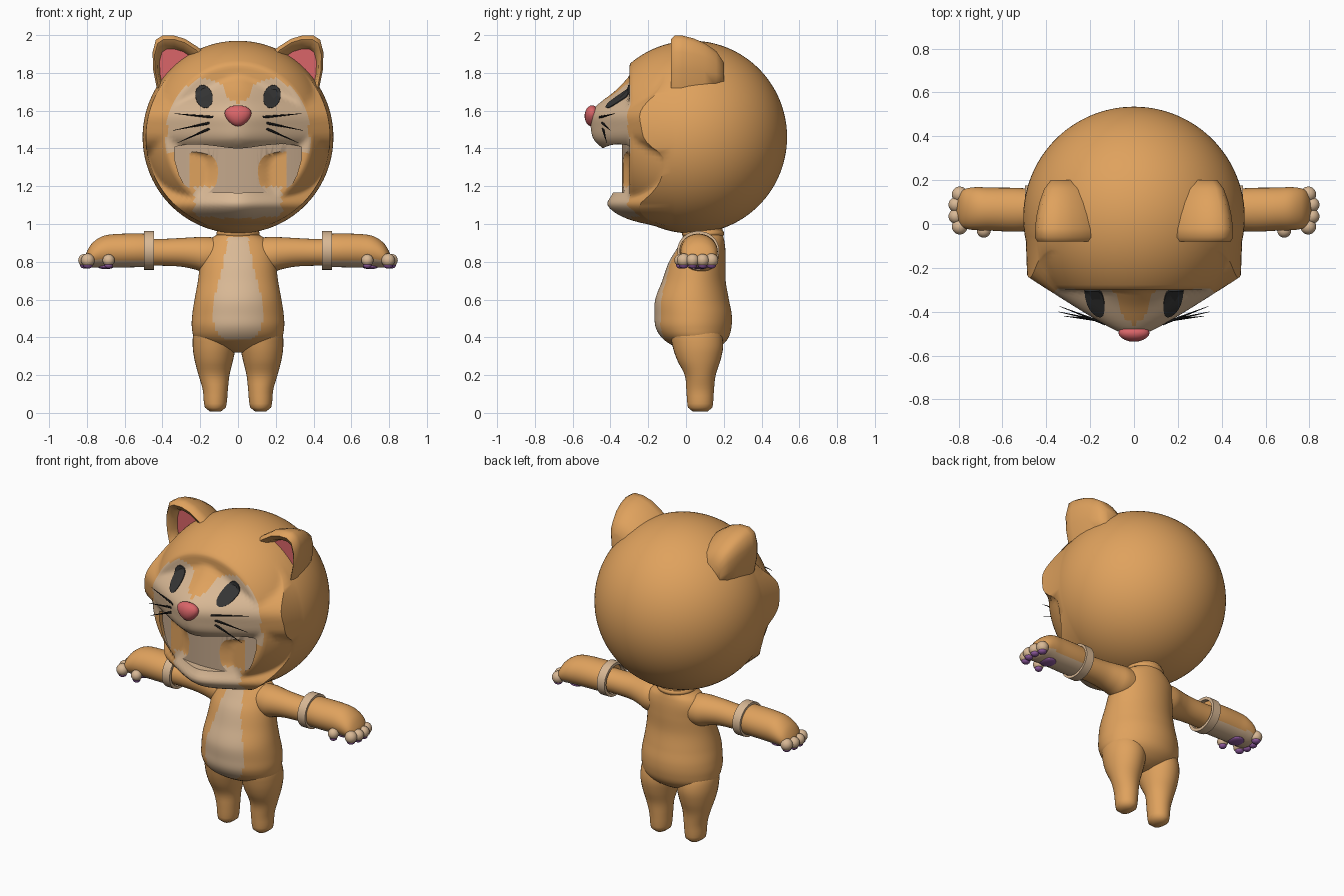
import bpy, bmesh, math
from mathutils import Vector, Matrix

if "Cube" in bpy.data.objects:
    bpy.data.objects.remove(bpy.data.objects["Cube"])


def mat(name, r, g, b):
    m = bpy.data.materials.new(name)
    m.diffuse_color = (r, g, b, 1)
    m.use_nodes = True
    m.node_tree.nodes["Principled BSDF"].inputs["Base Color"].default_value = m.diffuse_color
    return m


ORANGE = mat("orange_fur", .74, .36, .11)
TAN = mat("cream_fur", .69, .48, .30)
PLATE = mat("mouth_cream", .55, .39, .26)
PINK = mat("pink", .70, .13, .14)
DARK = mat("eye_grey", .035, .035, .035)
BLACK = mat("whisker_black", .008, .008, .008)
PURPLE = mat("pad_purple", .27, .10, .34)


def curve(table, t):
    """Smooth interpolation through rows of (t, value, value...)."""
    n = len(table)
    if t <= table[0][0]:
        return table[0][1:]
    if t >= table[-1][0]:
        return table[-1][1:]
    i = next(k for k in range(n - 1) if t <= table[k + 1][0])
    a, b = table[i], table[i + 1]
    p, q = table[max(i - 1, 0)], table[min(i + 2, n - 1)]
    h = b[0] - a[0]
    u = (t - a[0]) / h
    out = []
    for k in range(1, len(a)):
        ma = (b[k] - p[k]) / (b[0] - p[0]) * h
        mb = (q[k] - a[k]) / (q[0] - a[0]) * h
        out.append(a[k] * (2*u**3 - 3*u*u + 1) + ma * (u**3 - 2*u*u + u)
                   + b[k] * (3*u*u - 2*u**3) + mb * (u**3 - u*u))
    return out


def make(name, bm, mats, rule=None, angle=50):
    bmesh.ops.recalc_face_normals(bm, faces=bm.faces)
    bm.normal_update()
    if rule:
        for f in bm.faces:
            f.material_index = rule(f.calc_center_median(), f.normal)
    me = bpy.data.meshes.new(name)
    bm.to_mesh(me)
    bm.free()
    for m in mats:
        me.materials.append(m)
    ob = bpy.data.objects.new(name, me)
    bpy.context.collection.objects.link(ob)
    smooth(ob, angle)
    return ob


def smooth(ob, angle=50):
    bpy.ops.object.select_all(action='DESELECT')
    ob.select_set(True)
    bpy.context.view_layer.objects.active = ob
    bpy.ops.object.shade_smooth_by_angle(angle=math.radians(angle))


def skin(bm, rings, closed=False):
    """Bridge rings of points; cap the ends unless closed on itself."""
    rs = [[bm.verts.new(p) for p in r] for r in rings]
    n = len(rs[0])
    pairs = list(zip(rs, rs[1:])) + ([(rs[-1], rs[0])] if closed else [])
    for a, b in pairs:
        for i in range(n):
            bm.faces.new((a[i], a[(i+1) % n], b[(i+1) % n], b[i]))
    if not closed:
        bm.faces.new(rs[0])
        bm.faces.new(rs[-1])


def tube(name, table, mats, axis='Z', side=1, steps=24, segs=32, rule=None):
    """Rows: distance, centre a, centre b, radius a, radius b."""
    rings = []
    t0, t1 = table[0][0], table[-1][0]
    for i in range(steps + 1):
        t = t0 + (t1 - t0) * i / steps
        ca, cb, ra, rb = curve(table, t)
        ring = []
        for k in range(segs):
            w = 2 * math.pi * k / segs
            a, b = ca + max(ra, .004) * math.cos(w), cb + max(rb, .004) * math.sin(w)
            ring.append((side * a, b, t) if axis == 'Z' else (side * t, a, b))
        rings.append(ring)
    bm = bmesh.new()
    skin(bm, rings)
    return make(name, bm, mats, rule)


def ball(name, loc, size, m, taper=0):
    bm = bmesh.new()
    bmesh.ops.create_uvsphere(bm, u_segments=20, v_segments=12, radius=1)
    for v in bm.verts:
        v.co.x *= 1 + taper * v.co.z
        v.co = Vector(loc) + Vector([c * s for c, s in zip(v.co, size)])
    return make(name, bm, [m], angle=80)


# Head: sphere with a flattened face, a snout and a chin
CY, CZ, R, RZ = .03, 1.46, .505, .51
SNOUT = [(.95, .1), (1.0, -.21), (1.04, -.34), (1.10, -.415), (1.16, -.39), (1.22, -.37),
         (1.36, -.38), (1.40, -.44), (1.45, -.49), (1.52, -.505), (1.58, -.505),
         (1.63, -.47), (1.70, -.38), (1.76, -.32), (1.82, -.26), (2, .1)]


def front(x, z):
    s = CY - R * math.sqrt(max(0, 1 - (x / R)**2 - ((z - CZ) / RZ)**2))
    cone = curve(SNOUT, z)[0] + .65 * (math.sqrt(x*x + .0064) - .08)
    return min(max(s, -.30), cone) if s < -.1 else s


MASK = [(0, 1.64), (.05, 1.67), (.1, 1.75), (.2, 1.77), (.27, 1.73), (.33, 1.66),
        (.37, 1.55), (.385, 1.40), (.39, 1.3)]


def face_rule(c, n):
    x = abs(c.x)
    mask = 1.385 < c.z < curve(MASK, x)[0] and x < .39
    chin = x < .23 and 1.03 + .3 * x * x < c.z < 1.2
    return 1 if c.y < -.1 and (mask or chin) else 0


bm = bmesh.new()
bmesh.ops.create_uvsphere(bm, u_segments=112, v_segments=72, radius=1)
bmesh.ops.rotate(bm, verts=bm.verts, matrix=Matrix.Rotation(math.pi / 2, 3, 'X'))
for v in bm.verts:
    x, y, z = v.co.x * R, CY + v.co.y * R, CZ + v.co.z * RZ
    v.co = (x, front(x, z) if y < -.1 else y, z)
head = make("head", bm, [ORANGE, TAN, PLATE], face_rule)

# Mouth recess with a gently curved back
bm = bmesh.new()
LOW = [(0, 1.165), (.2, 1.17), (.25, 1.185), (.30, 1.23), (.335, 1.34)]
cols = []
for i in range(29):
    x = -.335 + .67 * i / 28
    e = (x / .335)**2
    back, low = -.34 + .6 * x * x, curve(LOW, abs(x))[0]
    cols.append([(x, -.8, low), (x, back, low), (x, back, 1.46 - .05 * e),
                 (x, -.44, 1.40), (x, -.8, 1.40)])
skin(bm, cols)
cutter = make("mouth_cutter", bm, [ORANGE, TAN, PLATE],
              lambda c, n: 2 if n.y > .85 else (1 if abs(n.z) > .4 else 0))
cutter.hide_render = True
mod = head.modifiers.new("mouth", 'BOOLEAN')
mod.operation, mod.solver, mod.object = 'DIFFERENCE', 'EXACT', cutter
bpy.context.view_layer.objects.active = head
bpy.ops.object.modifier_apply(modifier="mouth")
bpy.data.objects.remove(cutter)
smooth(head, 45)

ball("nose", (0, -.497, 1.572), (.068, .04, .056), PINK, .3)

# Ear outline in x and z, scaled about a point inside the head
EAR = [(.15, 1.88), (.21, 1.935), (.28, 1.98), (.34, 1.998), (.40, 1.998), (.435, 1.975),
       (.452, 1.91), (.45, 1.82), (.43, 1.72), (.36, 1.70), (.24, 1.75)]
EAR_RINGS = [(.72, -.01), (.80, -.06), (.92, -.08), (1, -.06), (1, -.02), (.94, .04),
             (.84, .10), (.68, .16), (.45, .20)]

for s, side in ((1, "left"), (-1, "right")):
    bm = bmesh.new()
    skin(bm, [[(s * (.32 + k * (x - .32)), y, 1.74 + k * (z - 1.74)) for x, z in EAR]
              for k, y in EAR_RINGS])
    make(side + "_ear", bm, [ORANGE, PINK],
         lambda c, n: 1 if c.y < -.005 and n.y < -.9 and c.y > -.03 else 0, 60)

    # Eye: thin oval following the face
    bm = bmesh.new()
    rings = []
    for k in (1.04, 1, .75, .5, .25, .03):
        ring = []
        for i in range(28):
            w = 2 * math.pi * i / 28
            a, b = .045 * k * math.cos(w), .06 * k * math.sin(w)
            x, z = .18 + a + .12 * b, 1.675 + b
            ring.append((s * x, front(x, z) - (.008 if k <= 1 else -.01), z))
        rings.append(ring)
    skin(bm, rings)
    make(side + "_eye", bm, [DARK])

    # Whiskers
    for x0, z0, x1, y1, z1 in ((.13, 1.565, .34, -.375, 1.585), (.15, 1.535, .345, -.40, 1.495),
                               (.15, 1.505, .32, -.42, 1.43)):
        a = Vector((s * x0, front(x0, z0) + .005, z0))
        b = Vector((s * x1, y1, z1))
        bm = bmesh.new()
        bmesh.ops.create_cone(bm, cap_ends=True, segments=8, radius1=.007, radius2=.001,
                              depth=(b - a).length)
        rot = (b - a).to_track_quat('Z', 'Y').to_matrix().to_4x4()
        bm.transform(Matrix.Translation((a + b) / 2) @ rot)
        make(side + "_whisker", bm, [BLACK])

    # Leg
    tube(side + "_leg", [(.008, .12, .075, .03, .04), (.018, .12, .075, .05, .06),
                         (.05, .12, .075, .06, .068), (.12, .12, .075, .066, .073),
                         (.2, .127, .075, .082, .082), (.28, .128, .068, .102, .115),
                         (.36, .125, .062, .115, .135), (.44, .12, .05, .11, .13),
                         (.5, .11, .05, .07, .08)], [ORANGE], 'Z', s)

    # Upper arm
    tube(side + "_arm", [(.08, .08, .835, .09, .09), (.18, .075, .838, .098, .094),
                         (.23, .07, .845, .09, .085), (.3, .065, .85, .08, .076),
                         (.4, .065, .85, .075, .071), (.5, .065, .85, .075, .071)],
         [ORANGE], 'X', s)

    # Forearm and paw, cream underneath
    tube(side + "_paw", [(.47, .065, .86, .096, .088), (.55, .065, .86, .1, .089),
                         (.66, .068, .858, .098, .088), (.72, .07, .852, .098, .082),
                         (.77, .07, .835, .09, .066), (.795, .07, .82, .07, .045),
                         (.81, .07, .81, .03, .02)], [ORANGE, TAN], 'X', s, 30, 40,
         rule=lambda c, n: 1 if c.z < .81 else 0)

    # Cuff ring
    bm = bmesh.new()
    skin(bm, [[(s * x, .065 + (r + .008) * math.cos(w), .86 + r * math.sin(w))
               for w in [2 * math.pi * i / 32 for i in range(32)]]
              for x, r in ((.445, .085), (.445, .103), (.498, .103), (.498, .085))], True)
    make(side + "_cuff", bm, [TAN], angle=40)

    # Toes and pads
    for x, y, r in ((.795, .135, .036), (.812, .088, .034), (.812, .035, .034),
                    (.795, -.012, .036), (.685, -.03, .032)):
        ball(side + "_toe", (s * x, y, .808), (r, r, r), TAN)
        ball(side + "_toe_pad", (s * x, y, .782), (r * .7, r * .7, .018), PURPLE)
    ball(side + "_palm_pad", (s * .70, .07, .775), (.045, .05, .014), PURPLE)

# Torso with a cream belly patch
BELLY = [(.385, .05), (.41, .10), (.46, .125), (.55, .132), (.65, .115), (.78, .08), (.93, .055)]
tube("torso", [(.32, 0, .06, .05, .05), (.345, 0, .06, .15, .11), (.39, 0, .05, .225, .17),
               (.45, 0, .04, .244, .2), (.52, 0, .038, .242, .204), (.6, 0, .032, .23, .195),
               (.7, 0, .042, .212, .168), (.8, 0, .06, .2, .15), (.87, 0, .08, .19, .128),
               (.915, 0, .09, .16, .112), (.945, 0, .09, .11, .105), (1.0, 0, .095, .095, .095)],
     [ORANGE, TAN], steps=60, segs=96,
     rule=lambda c, n: 1 if n.y < 0 and c.y < .03 and .385 < c.z < .93
     and abs(c.x) < curve(BELLY, c.z)[0] else 0)

# Neck collar
tube("neck_collar", [(.935, 0, .09, .108, .106), (.95, 0, .09, .115, .112),
                     (.965, 0, .09, .108, .106)], [ORANGE], steps=6)
